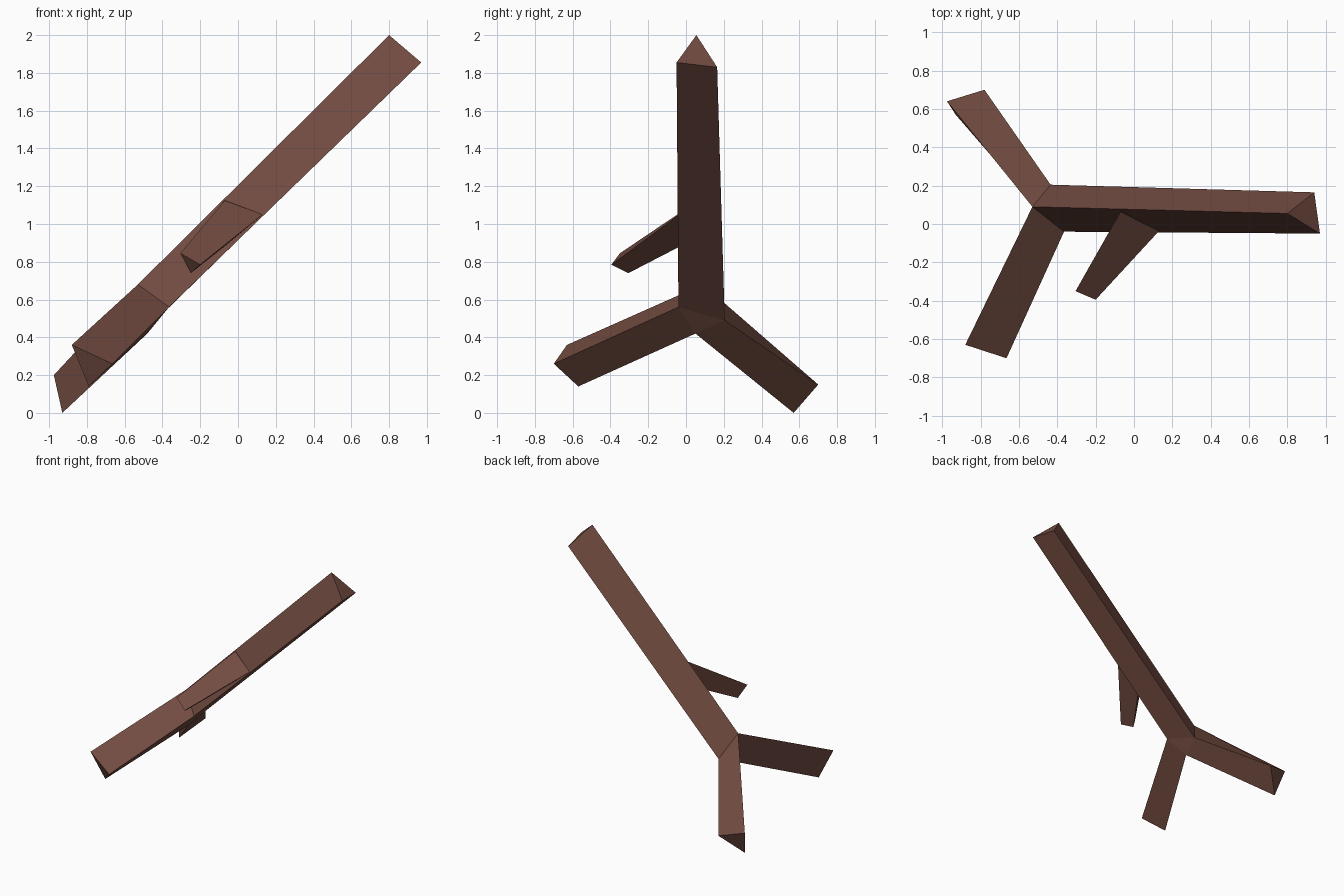
import bpy
import bmesh

cube = bpy.data.objects.get("Cube")
if cube:
    bpy.data.objects.remove(cube, do_unlink=True)

# Single bark colour
bark = bpy.data.materials.new("brown bark")
bark.use_nodes = True
bark_colour = (0.171, 0.072, 0.053, 1.0)
bark.diffuse_color = bark_colour
bsdf = bark.node_tree.nodes["Principled BSDF"]
bsdf.inputs["Base Color"].default_value = bark_colour
bsdf.inputs["Roughness"].default_value = 0.9


def add_strut(bm, root, tip):
    """Three-sided limb running from a root triangle to a capped tip triangle."""
    lower = [bm.verts.new(p) for p in root]
    upper = [bm.verts.new(p) for p in tip]
    for i in range(3):
        j = (i + 1) % 3
        bm.faces.new((lower[i], lower[j], upper[j], upper[i]))
    bm.faces.new(upper)
    return lower


def finish(bm, name):
    """Weld shared corners, face everything outward and make the object."""
    bmesh.ops.remove_doubles(bm, verts=bm.verts, dist=0.0001)
    bmesh.ops.recalc_face_normals(bm, faces=bm.faces)
    mesh = bpy.data.meshes.new(name)
    bm.to_mesh(mesh)
    bm.free()
    mesh.materials.append(bark)
    obj = bpy.data.objects.new(name, mesh)
    bpy.context.collection.objects.link(obj)
    return obj


# Corners of the joint where the three main limbs meet
joint_top = (-0.53, 0.09, 0.68)
joint_front = (-0.365, -0.04, 0.56)
joint_back = (-0.435, 0.205, 0.49)
joint_under = (-0.48, 0.05, 0.42)

# Forked branch: long stem, front prong and back prong in one closed skin
fork = bmesh.new()
add_strut(fork, (joint_top, joint_front, joint_back),
          ((0.80, 0.055, 2.0), (0.97, -0.05, 1.855), (0.94, 0.165, 1.83)))
add_strut(fork, (joint_top, joint_front, joint_under),
          ((-0.88, -0.63, 0.36), (-0.665, -0.70, 0.26), (-0.79, -0.57, 0.14)))
add_strut(fork, (joint_top, joint_back, joint_under),
          ((-0.975, 0.64, 0.20), (-0.78, 0.70, 0.15), (-0.93, 0.57, 0.0)))
# Crotch face between the stem and the prongs
fork.faces.new([fork.verts.new(p) for p in (joint_front, joint_back, joint_under)])
finish(fork, "forked_branch")

# Side twig, tapering out of the front of the stem
twig = bmesh.new()
root = add_strut(twig, ((-0.07, 0.065, 1.125), (0.13, -0.037, 1.05), (-0.055, -0.005, 0.895)),
                 ((-0.305, -0.35, 0.845), (-0.20, -0.395, 0.785), (-0.25, -0.305, 0.74)))
twig.faces.new(root)
finish(twig, "side_twig")
